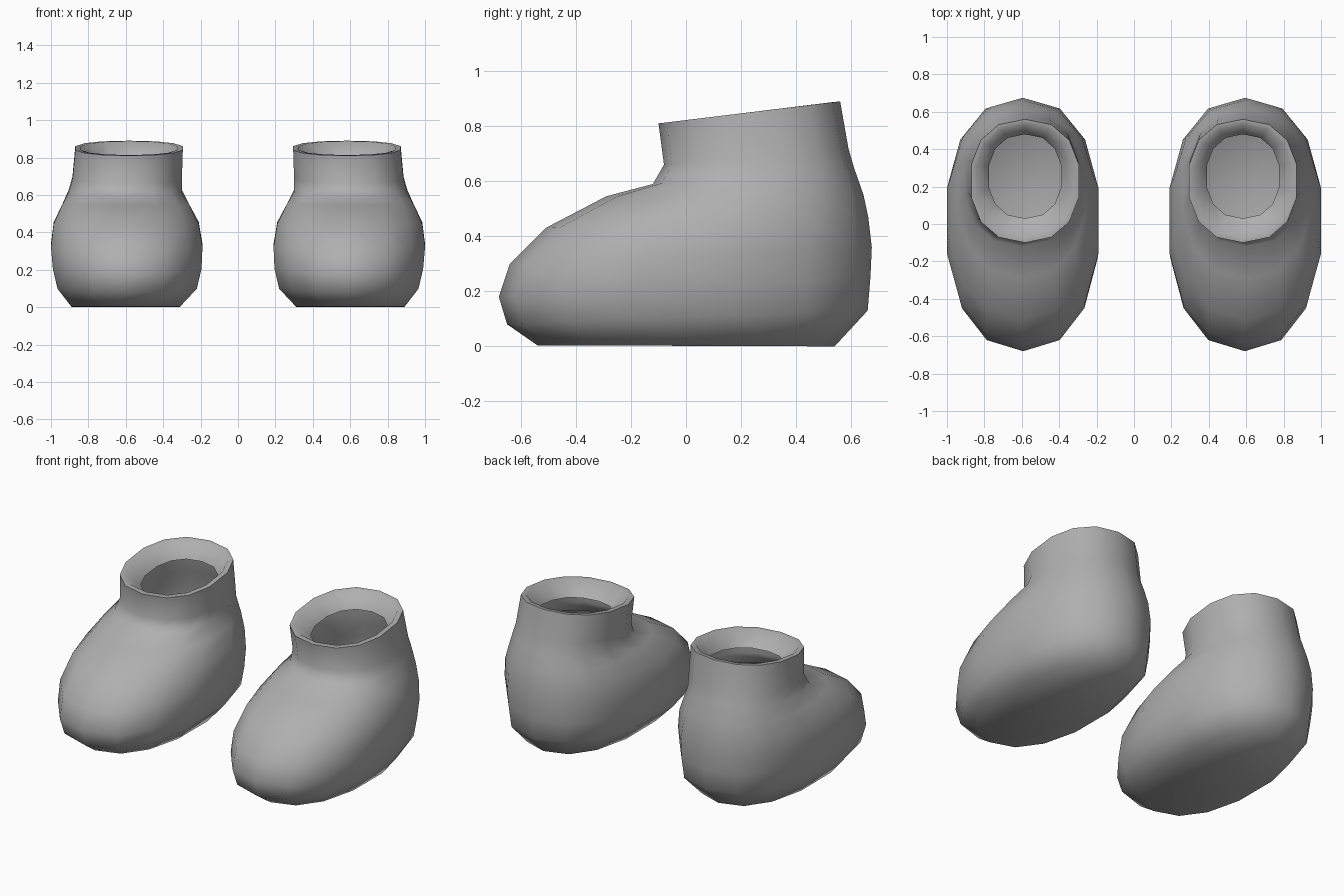
import bpy, bmesh, math

if "Cube" in bpy.data.objects:
    bpy.data.objects.remove(bpy.data.objects["Cube"])

SIDES = 14

grey = bpy.data.materials.new("soft grey")
grey.diffuse_color = (0.43, 0.43, 0.43, 1)
grey.use_nodes = True
grey.node_tree.nodes["Principled BSDF"].inputs["Base Color"].default_value = grey.diffuse_color

# Rings from sole to cuff: front y, front z, back y, back z, inner x, outer x
RINGS = [
    (-0.54, 0.004, 0.54, 0.0, 0.31, 0.89),    # sole edge
    (-0.65, 0.08, 0.66, 0.13, 0.22, 0.965),
    (-0.68, 0.18, 0.67, 0.25, 0.195, 0.99),
    (-0.64, 0.30, 0.675, 0.36, 0.19, 1.00),   # widest
    (-0.51, 0.43, 0.662, 0.47, 0.21, 0.985),
    (-0.29, 0.545, 0.645, 0.55, 0.26, 0.94),  # instep
    (-0.12, 0.59, 0.61, 0.65, 0.30, 0.905),
    (-0.08, 0.66, 0.59, 0.72, 0.30, 0.885),   # ankle
    (-0.10, 0.81, 0.56, 0.89, 0.295, 0.87),   # rim
    (-0.07, 0.813, 0.53, 0.887, 0.325, 0.84),
    (0.03, 0.74, 0.48, 0.79, 0.39, 0.775),    # inside of the lip
]


def rounded(v):
    """Slightly squared circle coordinate."""
    return math.copysign(abs(v) ** 0.88, v)


def add_ring(bm, yf, zf, yb, zb, x0, x1):
    widest = rounded(math.sin(math.tau * 3 / SIDES))
    verts = []
    for j in range(SIDES):
        a = math.tau * j / SIDES
        s, c = rounded(math.sin(a)) / widest, rounded(math.cos(a))
        verts.append(bm.verts.new(((x0 + x1) / 2 + (x1 - x0) / 2 * s,
                                   (yf + yb) / 2 + (yb - yf) / 2 * c,
                                   (zf + zb) / 2 + (zb - zf) / 2 * c)))
    return verts


# Loft the shoe shell, with a flat sole and an open cuff
bm = bmesh.new()
rings = [add_ring(bm, *r) for r in RINGS]
bm.faces.new(rings[0])
for lo, hi in zip(rings, rings[1:]):
    for j in range(SIDES):
        k = (j + 1) % SIDES
        bm.faces.new((lo[j], hi[j], hi[k], lo[k]))
mesh = bpy.data.meshes.new("shoes")
bm.to_mesh(mesh)
bm.free()
mesh.materials.append(grey)

shoes = bpy.data.objects.new("shoes", mesh)
bpy.context.collection.objects.link(shoes)
bpy.context.view_layer.objects.active = shoes
shoes.select_set(True)
bpy.ops.object.shade_smooth_by_angle(angle=math.radians(75))

# Second shoe of the pair
mirror = shoes.modifiers.new("pair", 'MIRROR')
mirror.use_mirror_merge = False
